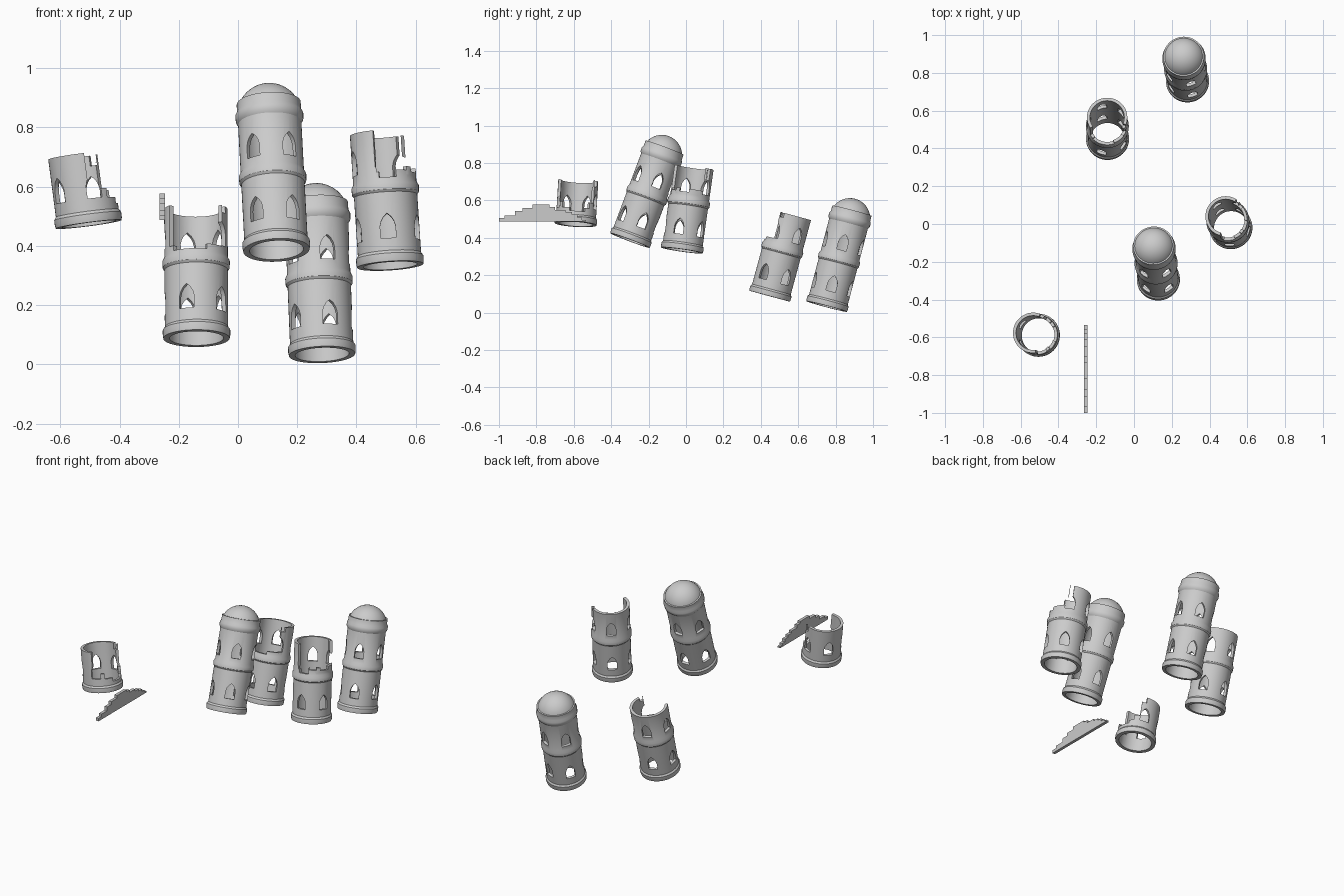
import bpy, bmesh
from math import cos, sin, pi, radians, sqrt
from mathutils import Matrix, Vector

if "Cube" in bpy.data.objects:
    bpy.data.objects.remove(bpy.data.objects["Cube"], do_unlink=True)

stone = bpy.data.materials.new("light grey stone")
stone.use_nodes = True
GREY = (0.6, 0.6, 0.6, 1)
stone.diffuse_color = GREY
stone.node_tree.nodes["Principled BSDF"].inputs["Base Color"].default_value = GREY

WALL, INNER, DOME_Z, DOME_H = 0.107, 0.091, 0.53, 0.066
BASE_RING = [(0.112, 0), (0.114, 0.01), (0.114, 0.028), (WALL, 0.038)]
MID_RING = [(WALL, 0.238), (0.113, 0.246), (0.114, 0.268), (WALL, 0.282)]
TOP_RING = [(WALL, 0.457), (0.114, 0.468), (0.115, 0.488), (0.109, 0.5), (0.108, DOME_Z), (0.101, DOME_Z)]


def make(name, bm):
    bmesh.ops.recalc_face_normals(bm, faces=bm.faces)
    mesh = bpy.data.meshes.new(name)
    bm.to_mesh(mesh)
    bm.free()
    mesh.materials.append(stone)
    obj = bpy.data.objects.new(name, mesh)
    bpy.context.collection.objects.link(obj)
    return obj


def extrude_outline(bm, outline, offset):
    """Add a prism made from an outline of points pushed along offset."""
    near = [bm.verts.new(p) for p in outline]
    far = [bm.verts.new(Vector(p) + Vector(offset)) for p in outline]
    bm.faces.new(near)
    bm.faces.new(far[::-1])
    n = len(near)
    for i in range(n):
        bm.faces.new((near[i], near[(i + 1) % n], far[(i + 1) % n], far[i]))


def dome(radius, base, height, steps=9):
    """Spherical cap profile from rim to apex."""
    big = (radius ** 2 + height ** 2) / (2 * height)
    out = []
    for i in range(steps + 1):
        r = radius * cos(pi / 2 * i / steps) if i < steps else 0
        out.append((r, base + height - big + sqrt(big ** 2 - r ** 2)))
    return out


def lathe(name, profile, closed):
    bm = bmesh.new()
    vs = [bm.verts.new((r, 0, z)) for r, z in profile]
    edges = [bm.edges.new(pair) for pair in zip(vs, vs[1:])]
    if closed:
        edges.append(bm.edges.new((vs[-1], vs[0])))
    bmesh.ops.spin(bm, geom=vs + edges, cent=(0, 0, 0), axis=(0, 0, 1), angle=2 * pi, steps=48)
    bmesh.ops.remove_doubles(bm, verts=bm.verts, dist=1e-5)
    return make(name, bm)


def window_cutter(phase, sills):
    """Pointed arch holes, five around each storey."""
    half, spring, arch = 0.026, 0.042, 0.043
    right = [(half, 0), (half, spring), (half * 0.82, spring + arch * 0.4), (half * 0.5, spring + arch * 0.72)]
    shape = right + [(0, spring + arch)] + [(-x, z) for x, z in right[::-1]]
    bm = bmesh.new()
    for sill in sills:
        for k in range(5):
            turn = Matrix.Rotation(radians(phase + 72 * k), 3, 'Z')
            outline = [turn @ Vector((0.06, x, z + sill)) for x, z in shape]
            extrude_outline(bm, outline, turn @ Vector((0.08, 0, 0)))
    return make("window_cutter", bm)


def wedge_cutter(start, end, low):
    """Sector that removes the wall above a height."""
    n = max(2, int((end - start) / 15))
    arc = [radians(start + (end - start) * i / n) for i in range(n + 1)]
    outline = [(0.2 * cos(a), 0.2 * sin(a), low) for a in arc] + [(0, 0, low)]
    bm = bmesh.new()
    extrude_outline(bm, outline, (0, 0, 0.7))
    return make("break_cutter", bm)


def smooth(obj):
    bpy.ops.object.select_all(action='DESELECT')
    obj.select_set(True)
    bpy.context.view_layer.objects.active = obj
    bpy.ops.object.shade_smooth_by_angle(angle=radians(32))


def tower(name, base, axis, phase, height=None, breaks=()):
    profile = list(BASE_RING)
    sills = [0.08]
    if height is None or height > 0.3:
        profile += MID_RING
        sills.append(0.308)
    if height is None:
        profile += TOP_RING + dome(0.1, DOME_Z, DOME_H)
        profile += dome(INNER, DOME_Z - 0.01, DOME_H - 0.005)[::-1]
    else:
        profile += [(WALL, height), (INNER, height)]
    profile.append((INNER, 0))
    # the on-axis gap of a domed shell stays open, the foot is closed by the last edge
    if height is None:
        apex = [i for i, p in enumerate(profile) if p[0] == 0][1]
        profile = profile[apex:] + profile[:apex]
    obj = lathe(name, profile, closed=height is not None)
    cutters = [window_cutter(phase, sills)] + [wedge_cutter(*b) for b in breaks]
    for cutter in cutters:
        mod = obj.modifiers.new("cut", 'BOOLEAN')
        mod.operation, mod.solver, mod.object = 'DIFFERENCE', 'EXACT', cutter
    graph = bpy.context.evaluated_depsgraph_get()
    cut = bpy.data.meshes.new_from_object(obj.evaluated_get(graph))
    obj.modifiers.clear()
    obj.data = cut
    for cutter in cutters:
        bpy.data.objects.remove(cutter, do_unlink=True)
    # lean the finished tower
    lean = Vector((0, 0, 1)).rotation_difference(Vector(axis)).to_matrix().to_4x4()
    obj.matrix_world = Matrix.Translation(base) @ lean
    smooth(obj)


# Domed towers
tower("front_domed_tower", (0.13, -0.3, 0.386), (-0.05, 0.35, 0.935), 18)
tower("back_domed_tower", (0.284, 0.752, 0.033), (-0.04, 0.255, 0.966), 0)

# Broken two-storey towers
tower("back_broken_tower", (-0.14, 0.447, 0.088), (-0.005, 0.262, 0.965), 36, 0.45,
      [(-147, -35, 0.305), (-135, -70, 0.287), (-35, -22, 0.425)])
tower("right_broken_tower", (0.514, -0.022, 0.333), (-0.065, 0.14, 0.985), -18, 0.45,
      [(-106, 45, 0.325), (-100, -68, 0.288), (-68, -45, 0.312), (-45, 30, 0.296), (45, 58, 0.37)])

# Broken single-storey stump
tower("left_broken_stump", (-0.504, -0.59, 0.473), (-0.13, 0.06, 0.99), 0, 0.235,
      [(-82, 56, 0.11), (-46, 40, 0.078), (-20, 25, 0.058), (56, 70, 0.2)])

# Ruined stepped wall: each step is (start, top) along the wall
steps = [(-1, 0.505), (-0.97, 0.52), (-0.915, 0.543), (-0.875, 0.56), (-0.82, 0.577),
         (-0.73, 0.566), (-0.7, 0.55), (-0.645, 0.538), (-0.61, 0.525), (-0.58, 0.508), (-0.555, 0.496)]
END, FOOT, SIDE = -0.535, 0.487, -0.265
outline = [(SIDE, END, FOOT), (SIDE, steps[0][0], FOOT)]
for i, (y, z) in enumerate(steps):
    stop = steps[i + 1][0] if i + 1 < len(steps) else END
    outline += [(SIDE, y, z), (SIDE, stop, z)]
bm = bmesh.new()
extrude_outline(bm, outline, (0.018, 0, 0))
make("stepped_wall", bm)
